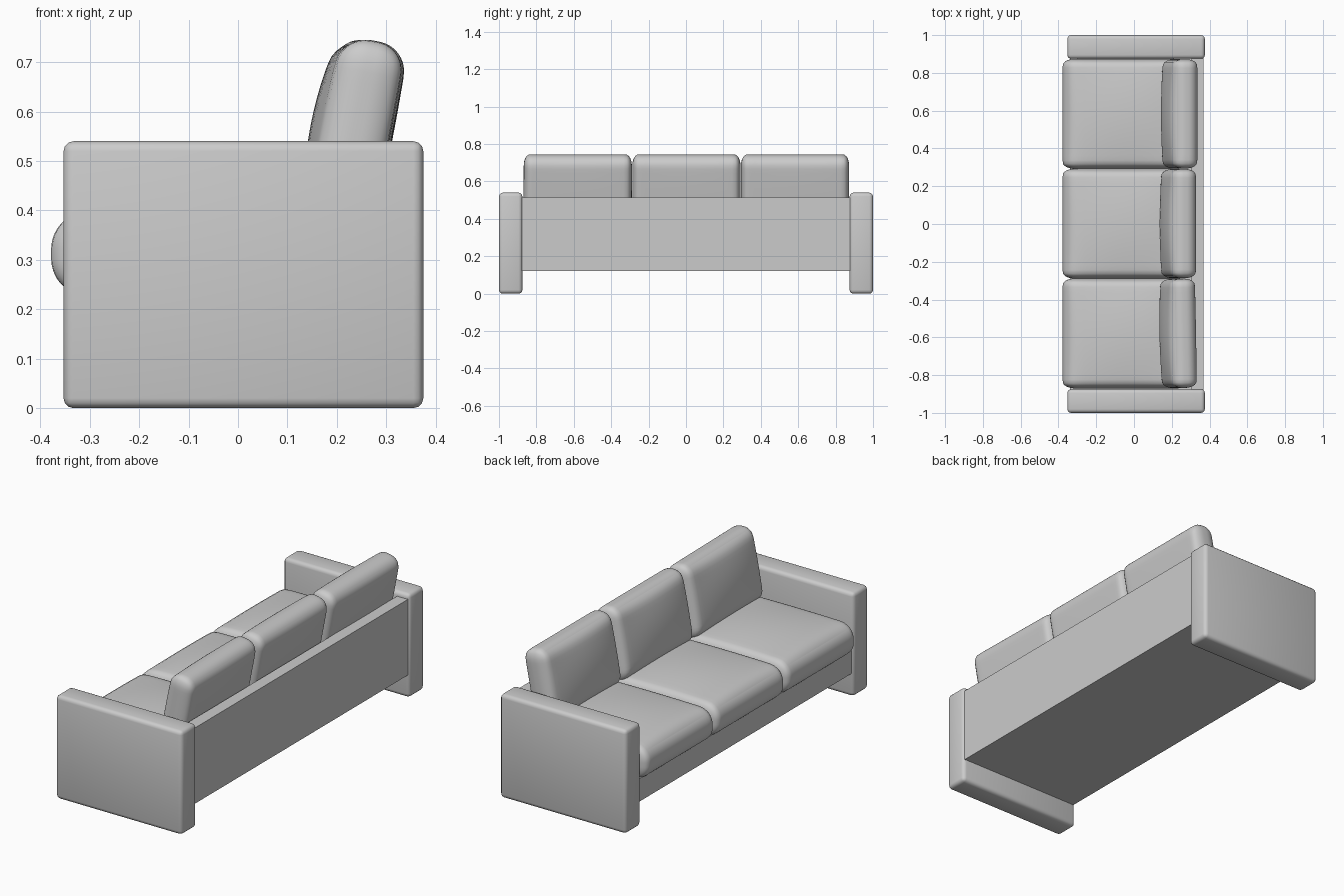
import bpy, bmesh, math
from mathutils import Vector, Matrix

if "Cube" in bpy.data.objects:
    bpy.data.objects.remove(bpy.data.objects["Cube"])


def finish(name, bm, angle):
    mesh = bpy.data.meshes.new(name)
    bmesh.ops.recalc_face_normals(bm, faces=bm.faces)
    bm.to_mesh(mesh)
    bm.free()
    mesh.shade_smooth()
    mesh.set_sharp_from_angle(angle=math.radians(angle))
    obj = bpy.data.objects.new(name, mesh)
    bpy.context.collection.objects.link(obj)
    return obj


def box(name, lo, hi, bevel=0.0):
    lo, hi = Vector(lo), Vector(hi)
    bm = bmesh.new()
    bmesh.ops.create_cube(bm, size=1)
    for v in bm.verts:
        v.co = Vector([(a + b) / 2 + c * (b - a) for a, b, c in zip(lo, hi, v.co)])
    if bevel:
        bmesh.ops.bevel(bm, geom=bm.edges[:], offset=bevel, segments=3,
                        profile=0.5, affect='EDGES')
    return finish(name, bm, 35)


def cushion(name, half, radii, bulge, axis, matrix):
    """Rounded block with elliptical edges, puffed out along one axis."""
    bm = bmesh.new()
    bmesh.ops.create_cube(bm, size=2)
    bmesh.ops.subdivide_edges(bm, edges=bm.edges[:], cuts=21, use_grid_fill=True)
    for v in bm.verts:
        u = [math.sin(c * math.pi / 2) for c in v.co]
        p = [c * h for c, h in zip(u, half)]
        core = [max(r - h, min(h - r, c)) for c, h, r in zip(p, half, radii)]
        d = Vector([(c - k) / r for c, k, r in zip(p, core, radii)])
        if d.length > 0:
            d.normalize()
        q = [k + e * r for k, e, r in zip(core, d, radii)]
        puff = 1.0
        for i in range(3):
            if i != axis:
                puff *= 1 - u[i] ** 2
        side = bulge[1] if q[axis] > 0 else bulge[0]
        q[axis] += side * puff * q[axis] / half[axis]
        v.co = Vector(q)
    bm.transform(matrix)
    return finish(name, bm, 60)


# Arms
for label, s in (("left", 1), ("right", -1)):
    y0, y1 = sorted((s * 0.875, s * 1.0))
    box(f"{label}_arm", (-0.353, y0, 0), (0.375, y1, 0.54), 0.02)

# Base and back panel
box("seat_base", (-0.34, -0.878, 0.12), (0.305, 0.878, 0.24))
box("back_panel", (0.305, -0.878, 0.12), (0.367, 0.878, 0.515))

# Seat and back cushions; each back cushion leans a little differently
for i, (y, shift, yaw) in enumerate(((-0.579, -0.004, 1.0),
                                     (0.002, -0.003, 0.0),
                                     (0.583, 0.004, 0.0)), 1):
    cushion(f"seat_cushion_{i}", (0.334, 0.292, 0.085), (0.075, 0.035, 0.075),
            (0.0, 0.025), 2, Matrix.Translation((-0.044, y, 0.312)))
    lean = (Matrix.Translation((0.24 + shift, y, 0.558))
            @ Matrix.Rotation(math.radians(yaw), 4, 'Z')
            @ Matrix.Rotation(math.radians(11), 4, 'Y'))
    cushion(f"back_cushion_{i}", (0.066, 0.289, 0.188), (0.058, 0.035, 0.058),
            (0.024, 0.004), 0, lean)
